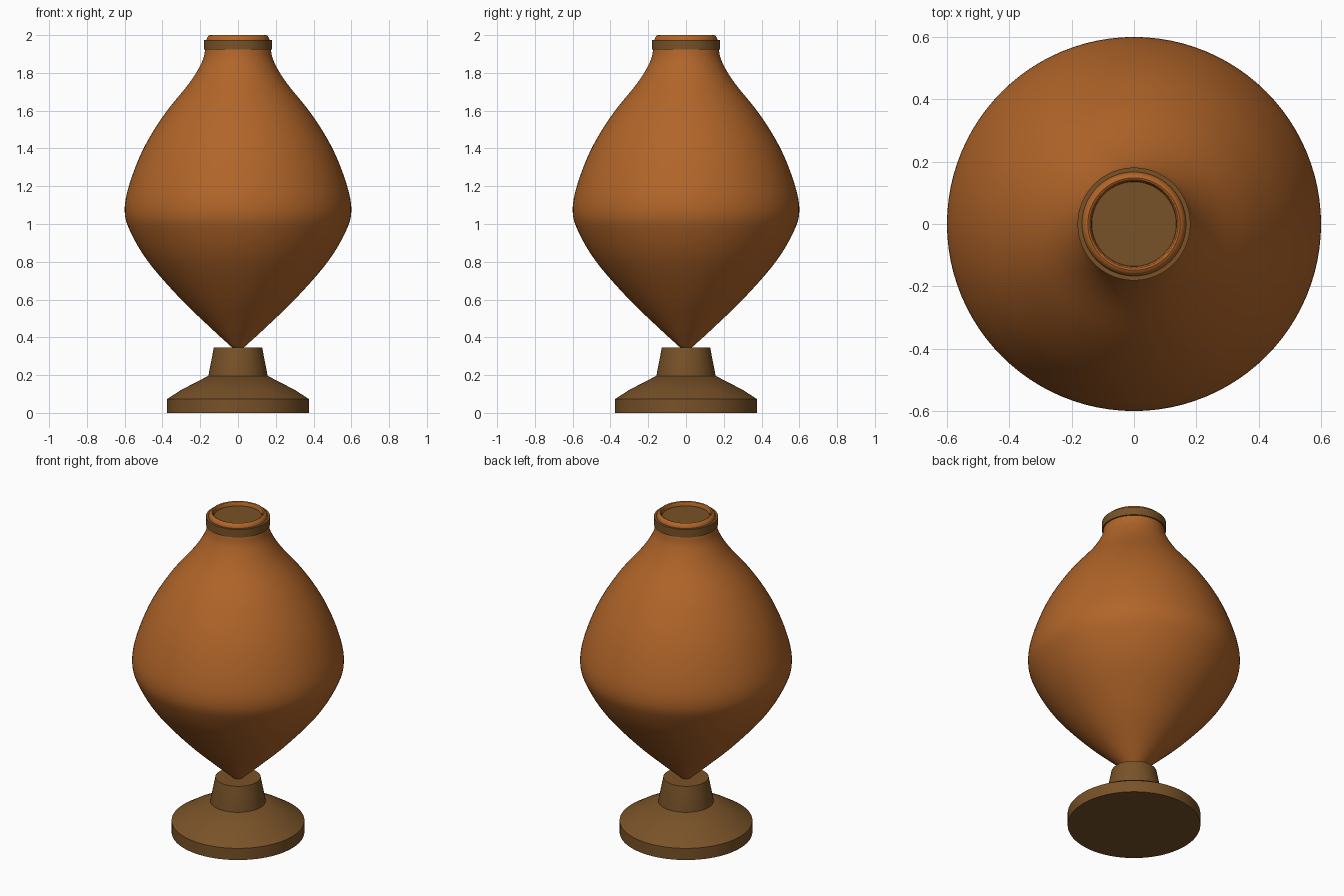
import bpy
import bmesh
import math
from mathutils import Vector

SIDES = 96

cube = bpy.data.objects.get("Cube")
if cube:
    bpy.data.objects.remove(cube, do_unlink=True)


def make_material(name, rgb):
    mat = bpy.data.materials.new(name)
    mat.use_nodes = True
    color = (*rgb, 1.0)
    mat.diffuse_color = color
    mat.node_tree.nodes["Principled BSDF"].inputs["Base Color"].default_value = color
    return mat


def smooth_profile(points, steps=6):
    """Pass a Catmull-Rom curve through (radius, height) points."""
    pts = [Vector(p) for p in points]
    padded = [2 * pts[0] - pts[1], *pts, 2 * pts[-1] - pts[-2]]
    result = []
    for a, b, c, d in zip(padded, padded[1:], padded[2:], padded[3:]):
        for i in range(steps):
            t = i / steps
            result.append(0.5 * (2 * b + (c - a) * t
                                 + (2 * a - 5 * b + 4 * c - d) * t ** 2
                                 + (3 * b - a - 3 * c + d) * t ** 3))
    return [tuple(p) for p in result] + [points[-1]]


def lathe(name, profile, material):
    """Turn a (radius, height) profile around the z axis."""
    bm = bmesh.new()
    verts = [bm.verts.new((max(r, 0), 0, z)) for r, z in profile]
    edges = [bm.edges.new(pair) for pair in zip(verts, verts[1:])]
    bmesh.ops.spin(bm, geom=verts + edges, cent=(0, 0, 0), axis=(0, 0, 1),
                   angle=math.tau, steps=SIDES, use_duplicate=False)
    bmesh.ops.remove_doubles(bm, verts=bm.verts, dist=0.0001)
    bmesh.ops.recalc_face_normals(bm, faces=bm.faces)
    mesh = bpy.data.meshes.new(name)
    bm.to_mesh(mesh)
    bm.free()
    mesh.materials.append(material)
    obj = bpy.data.objects.new(name, mesh)
    bpy.context.collection.objects.link(obj)
    bpy.ops.object.select_all(action="DESELECT")
    obj.select_set(True)
    bpy.context.view_layer.objects.active = obj
    bpy.ops.object.shade_smooth_by_angle(angle=math.radians(30))
    return obj


clay = make_material("orange clay", (0.44, 0.13, 0.022))
bronze = make_material("dull bronze", (0.19, 0.085, 0.021))

# Swelling body, from its pointed bottom to the neck
belly = smooth_profile([(0.03, 0.345), (0.15, 0.455), (0.31, 0.61), (0.475, 0.80),
                        (0.57, 0.96), (0.60, 1.07), (0.575, 1.21), (0.50, 1.40),
                        (0.39, 1.58), (0.255, 1.75), (0.19, 1.86), (0.172, 1.93)])

# Rounded lip that turns into the mouth
lip = [(0.167, 1.975), (0.163, 1.988), (0.155, 1.997), (0.148, 2.0),
       (0.142, 1.997), (0.137, 1.988), (0.135, 1.972), (0.135, 1.95)]
lathe("vase_body", [(0, 0.33)] + belly + lip, clay)

# Collar disc around the neck, closing the mouth
lathe("neck_collar", [(0, 1.925), (0.181, 1.925), (0.181, 1.975), (0, 1.975)], bronze)

# Round base plate with a sloping shoulder
lathe("foot_base", [(0, 0), (0.376, 0), (0.376, 0.073), (0.30, 0.122),
                    (0.157, 0.196), (0, 0.196)], bronze)

# Tapered stem carrying the body
lathe("foot_stem", [(0, 0.19), (0.157, 0.19), (0.157, 0.196), (0.128, 0.345), (0, 0.345)], bronze)
